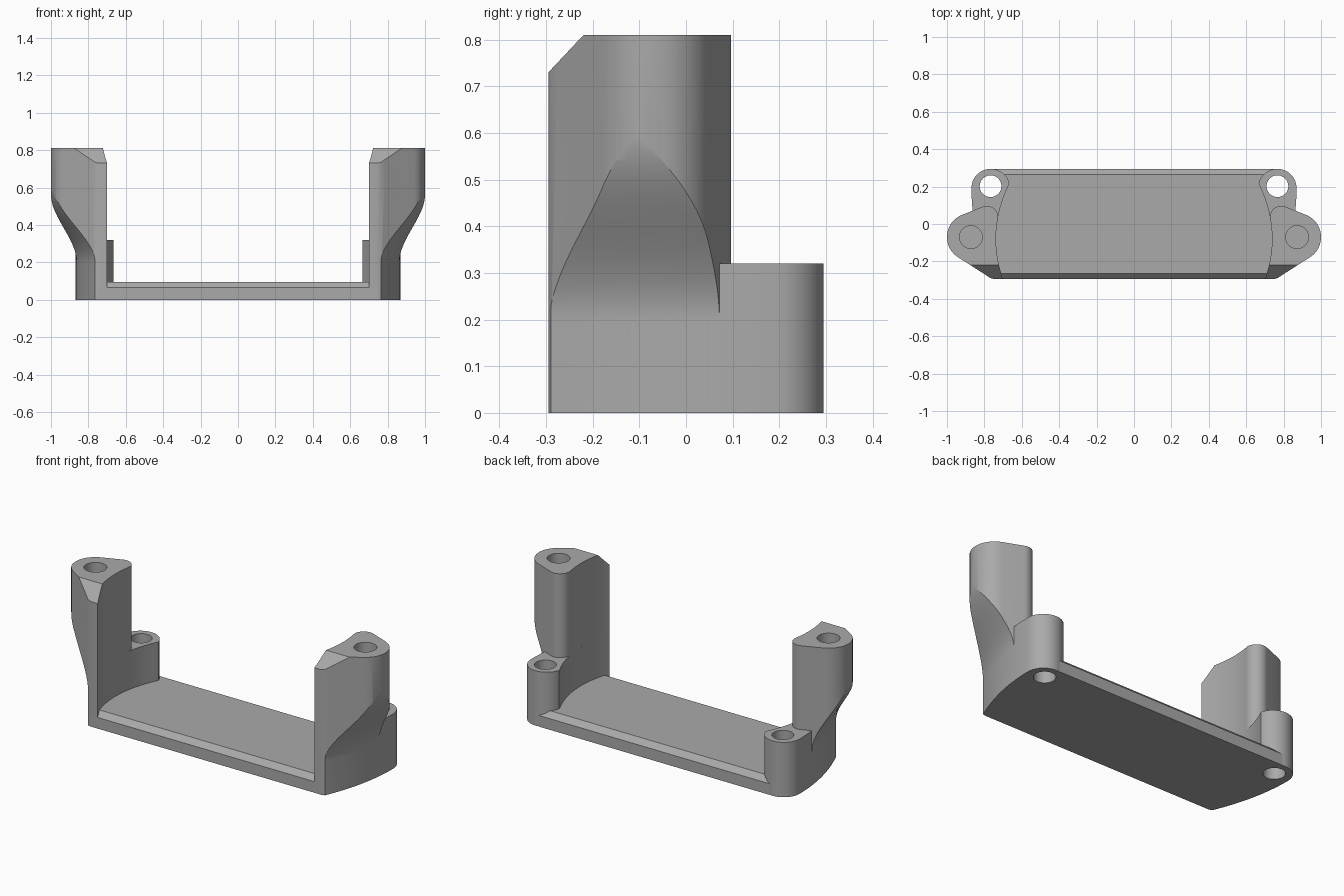
import bpy, bmesh
from math import cos, sin, radians
from mathutils import Vector

cube = bpy.data.objects.get("Cube")
if cube:
    bpy.data.objects.remove(cube, do_unlink=True)

grey = bpy.data.materials.new("plain_grey")
grey.use_nodes = True
COLOUR = (0.4, 0.4, 0.4, 1)
grey.diffuse_color = COLOUR
grey.node_tree.nodes["Principled BSDF"].inputs["Base Color"].default_value = COLOUR


def add_object(name, bm):
    bmesh.ops.recalc_face_normals(bm, faces=bm.faces[:])
    mesh = bpy.data.meshes.new(name)
    bm.to_mesh(mesh)
    bm.free()
    mesh.materials.append(grey)
    obj = bpy.data.objects.new(name, mesh)
    bpy.context.collection.objects.link(obj)
    return obj


def loft(rings):
    """Closed solid through rings of equal point count."""
    bm = bmesh.new()
    rows = [[bm.verts.new(p) for p in ring] for ring in rings]
    n = len(rows[0])
    for low, high in zip(rows, rows[1:]):
        for i in range(n):
            j = (i + 1) % n
            bm.faces.new((low[i], low[j], high[j], high[i]))
    bm.faces.new(rows[0][::-1])
    bm.faces.new(rows[-1])
    return bm


def prism(outline, z0, z1):
    return loft([[(x, y, z) for x, y in outline] for z in (z0, z1)])


def arc(cx, cy, r, a0, a1, n):
    angles = [radians(a0 + (a1 - a0) * i / n) for i in range(n + 1)]
    return [(cx + r * cos(a), cy + r * sin(a)) for a in angles]


def span(a, b, n):
    return [a + (b - a) * i / n for i in range(n + 1)]


def combine(obj, tool, operation):
    """Apply a boolean and remove the tool."""
    tool.hide_render = True
    mod = obj.modifiers.new("cut", "BOOLEAN")
    mod.operation, mod.object, mod.solver = operation, tool, "EXACT"
    bpy.context.view_layer.objects.active = obj
    bpy.ops.object.modifier_apply(modifier=mod.name)
    bpy.data.objects.remove(tool, do_unlink=True)


def drill(obj, x, y, r, z0, z1):
    tool = add_object("drill", prism(arc(x, y, r, 0, 352.5, 47), z0, z1))
    combine(obj, tool, "DIFFERENCE")


def smooth(obj):
    bpy.ops.object.select_all(action="DESELECT")
    obj.select_set(True)
    bpy.context.view_layer.objects.active = obj
    bpy.ops.object.shade_smooth_by_angle(angle=radians(25))


def mirrored(obj, name):
    bm = bmesh.new()
    bm.from_mesh(obj.data)
    bmesh.ops.scale(bm, vec=(-1, 1, 1), verts=bm.verts[:])
    bmesh.ops.reverse_faces(bm, faces=bm.faces[:])
    return add_object(name, bm)


def inner(y):
    """Hollowed wall facing the plate."""
    return 0.738 - 0.82 * (y + 0.08) ** 2


def side(y):
    """Bowed outer side of the foot."""
    return 0.869 - 0.45 * (y - 0.192) ** 2


def flare(z):
    """Outward swell of the side with height."""
    t = min(max((z - 0.2) / 0.4, 0), 1)
    return 0.166 * t * t * (3 - 2 * t)


LUG_HOLE = (0.767, 0.202, 0.058)

# Base plate with bevelled front and back edges
section = [(-0.295, 0), (0.295, 0), (0.295, 0.065), (0.265, 0.095),
           (-0.265, 0.095), (-0.295, 0.065)]
plate = add_object("base_plate", loft([[(x, y, z) for y, z in section]
                                       for x in (-0.745, 0.745)]))
for s in (-1, 1):
    drill(plate, s * LUG_HOLE[0], *LUG_HOLE[1:], -0.1, 0.5)

# Post: rounded outline with a sloped front top
outline = [(0.745, -0.295), (0.768, -0.289), (0.787, -0.276)]
outline += arc(0.872, -0.07, 0.128, -57, 69, 28)
outline += arc(0.787, 0.037, 0.06, 69, 178, 14)
outline += [(inner(y), y) for y in span(0.025, -0.295, 20)]
bm = prism(outline, 0, 0.81)
cut = bmesh.ops.bisect_plane(bm, geom=bm.verts[:] + bm.edges[:] + bm.faces[:],
                             plane_co=Vector((0, -0.22, 0.81)),
                             plane_no=Vector((0, -1, 0.94)), clear_outer=True)
bmesh.ops.holes_fill(bm, edges=[e for e in bm.edges if e.is_boundary], sides=0)
post = add_object("left_post", bm)

# Carve the flared underside of the post
rings = []
for z in [-0.1] + span(0.2, 0.6, 28) + [0.9]:
    swell = flare(z)
    rings.append([(0.5, -0.4, z)]
                 + [(side(y) + swell, y, z) for y in span(-0.4, 0.2, 24)]
                 + [(0.5, 0.2, z)])
combine(post, add_object("flare_limit", loft(rings)), "INTERSECT")
drill(post, 0.872, -0.07, 0.061, 0.5, 0.9)

# Rear screw lug
outline = [(side(y), y) for y in span(-0.2, 0.18, 18)]
outline += arc(0.766, 0.192, 0.103, 0, 165, 24)
outline += [(inner(y), y) for y in span(0.205, -0.2, 20)]
lug = add_object("left_lug", prism(outline, 0, 0.32))
drill(lug, *LUG_HOLE, -0.1, 0.5)

for obj in (plate, post, lug, mirrored(post, "right_post"), mirrored(lug, "right_lug")):
    smooth(obj)
